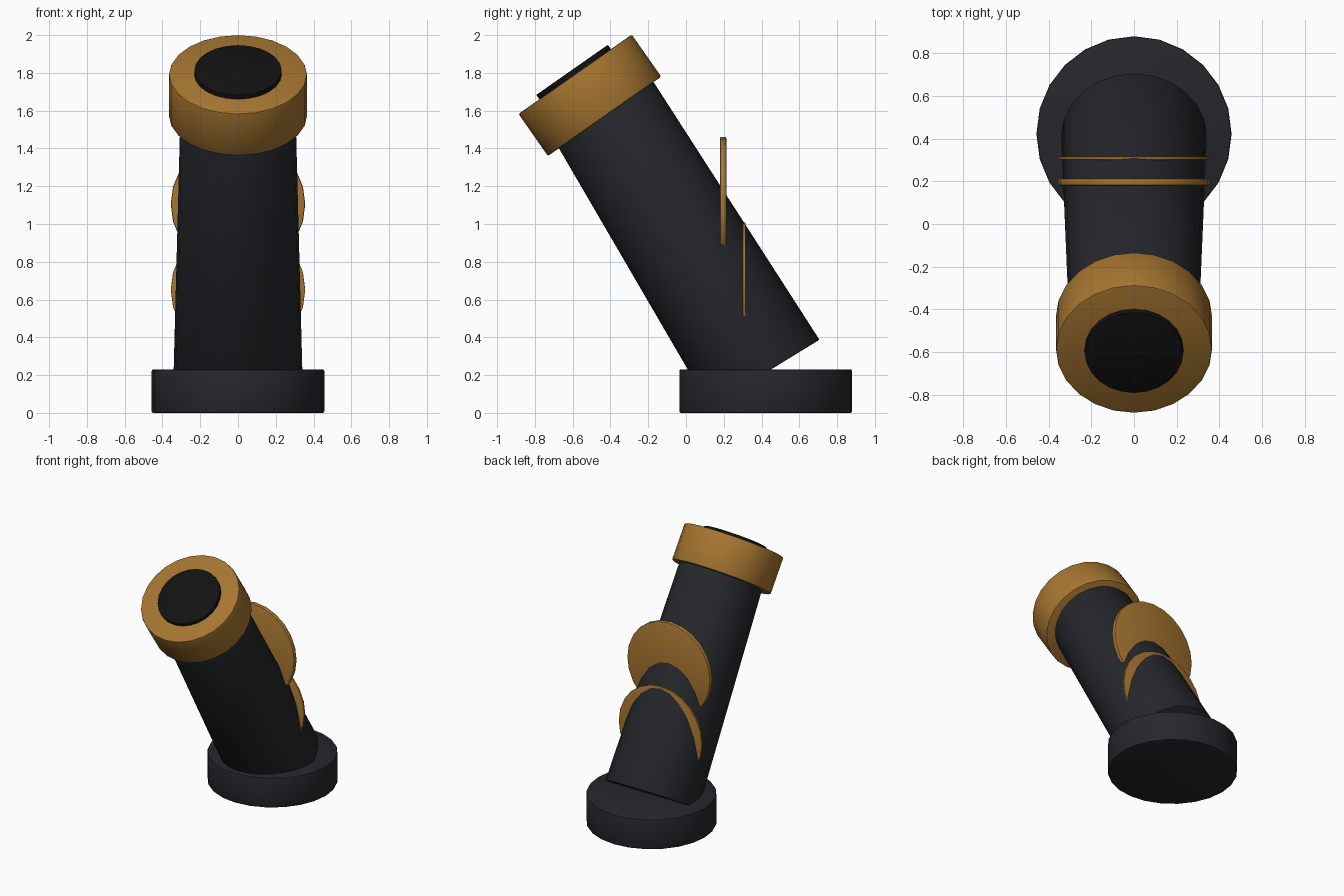
import bpy
from math import radians, sin, cos

if "Cube" in bpy.data.objects:
    bpy.data.objects.remove(bpy.data.objects["Cube"])


def material(name, rgb):
    m = bpy.data.materials.new(name)
    m.diffuse_color = (*rgb, 1)
    m.use_nodes = True
    m.node_tree.nodes["Principled BSDF"].inputs["Base Color"].default_value = m.diffuse_color
    return m


IRON = material("dark_iron", (0.018, 0.02, 0.024))
BRASS = material("brass", (0.38, 0.18, 0.03))
BLACK = material("bore_black", (0.006, 0.006, 0.006))


def drum(name, start, length, tilt, r1, r2, mat, bevel):
    """Round part growing from its start point (y, z), leaning to the front by tilt degrees."""
    a = radians(tilt)
    y = start[0] - sin(a) * length / 2
    z = start[1] + cos(a) * length / 2
    bpy.ops.mesh.primitive_cone_add(vertices=24, radius1=r1, radius2=r2, depth=length,
                                    location=(0, y, z), rotation=(a, 0, 0))
    ob = bpy.context.object
    ob.name = name
    ob.data.materials.append(mat)
    mod = ob.modifiers.new("soft_edges", 'BEVEL')
    mod.width = bevel
    mod.segments = 2
    mod.limit_method = 'ANGLE'
    mod.angle_limit = radians(40)
    bpy.ops.object.modifier_apply(modifier=mod.name)
    bpy.ops.object.shade_smooth_by_angle(angle=radians(30))
    return ob


# Base plate
drum("base_plate", (0.422, 0), 0.23, 0, 0.457, 0.457, IRON, 0.008)

# Tapered barrel, its foot sunk into the base
drum("barrel", (0.416, 0.209), 1.75, 31.5, 0.341, 0.302, IRON, 0.006)

# Muzzle collar and the slightly raised dark bore
drum("muzzle_collar", (-0.431, 1.570), 0.272, 35, 0.366, 0.366, BRASS, 0.008)
drum("bore", (-0.546, 1.734), 0.10, 35, 0.231, 0.231, BLACK, 0.004)

# Upright brass bands cutting through the barrel
for name, y, z, thick in (("upper_band", 0.214, 1.105, 0.035),
                          ("lower_band", 0.316, 0.652, 0.016)):
    drum(name, (y, z), thick, 90, 0.356, 0.356, BRASS, thick * 0.25)
